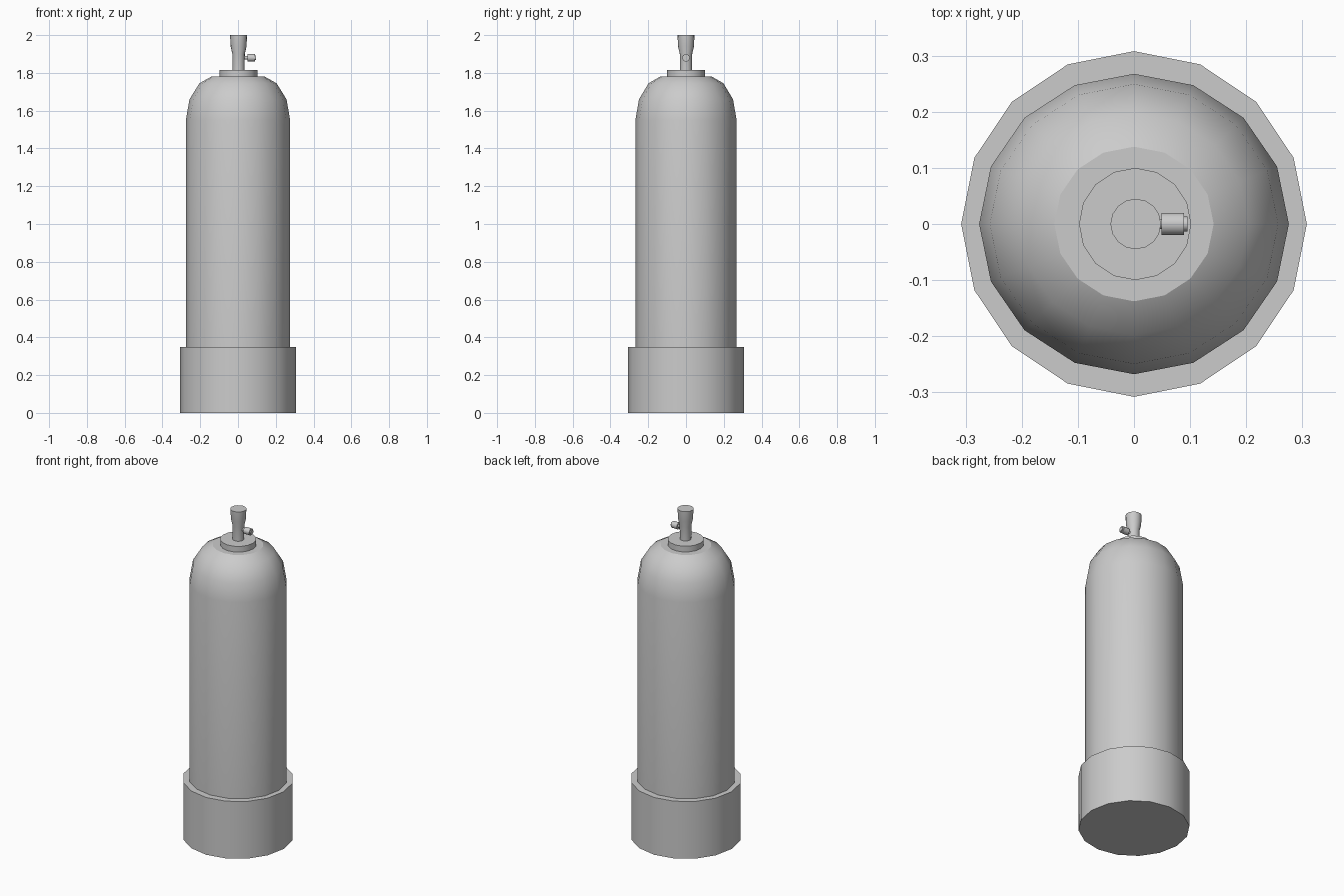
import bpy, math
from math import cos, sin, pi

if "Cube" in bpy.data.objects:
    bpy.data.objects.remove(bpy.data.objects["Cube"])


def lathe(name, profile, sides=16, loc=(0, 0, 0), scale_y=1.0, along_x=False):
    """Capped turned solid from (radius, height) points."""
    verts, faces = [], []
    for r, h in profile:
        for i in range(sides):
            a = 2 * pi * i / sides
            verts.append((r * cos(a), r * sin(a) * scale_y, h))
    for k in range(len(profile) - 1):
        for i in range(sides):
            j = (i + 1) % sides
            faces.append((k * sides + i, k * sides + j,
                          (k + 1) * sides + j, (k + 1) * sides + i))
    top = (len(profile) - 1) * sides
    faces.append(tuple(reversed(range(sides))))
    faces.append(tuple(range(top, top + sides)))
    mesh = bpy.data.meshes.new(name)
    mesh.from_pydata(verts, [], faces)
    obj = bpy.data.objects.new(name, mesh)
    bpy.context.collection.objects.link(obj)
    obj.location = loc
    if along_x:
        obj.rotation_euler = (0, pi / 2, 0)
    bpy.ops.object.select_all(action='DESELECT')
    obj.select_set(True)
    bpy.context.view_layer.objects.active = obj
    bpy.ops.object.shade_smooth_by_angle(angle=math.radians(35))
    # end caps stay flat
    for p in mesh.polygons[-2:]:
        p.use_smooth = False
    return obj


# Wide foot the tank stands in
lathe("base_boot", [(0.308, 0), (0.308, 0.35)])

# Tank with domed shoulder and flat top
lathe("tank_body", [(0.276, 0.34), (0.276, 1.55), (0.257, 1.66),
                    (0.204, 1.745), (0.142, 1.78)], scale_y=0.97)

# Neck collar and flared valve stem
lathe("neck_collar", [(0.1, 1.775), (0.1, 1.815)], loc=(0.002, 0, 0))
lathe("valve_stem", [(0.032, 1.81), (0.033, 1.9), (0.042, 1.94),
                     (0.045, 2.0)], loc=(0.003, 0, 0))

# Side outlet: thin pipe, knob and end nub
lathe("side_outlet", [(0.009, 0.01), (0.009, 0.049), (0.02, 0.049),
                      (0.02, 0.089), (0.013, 0.089), (0.013, 0.095)],
      loc=(0, 0, 1.88), along_x=True)
